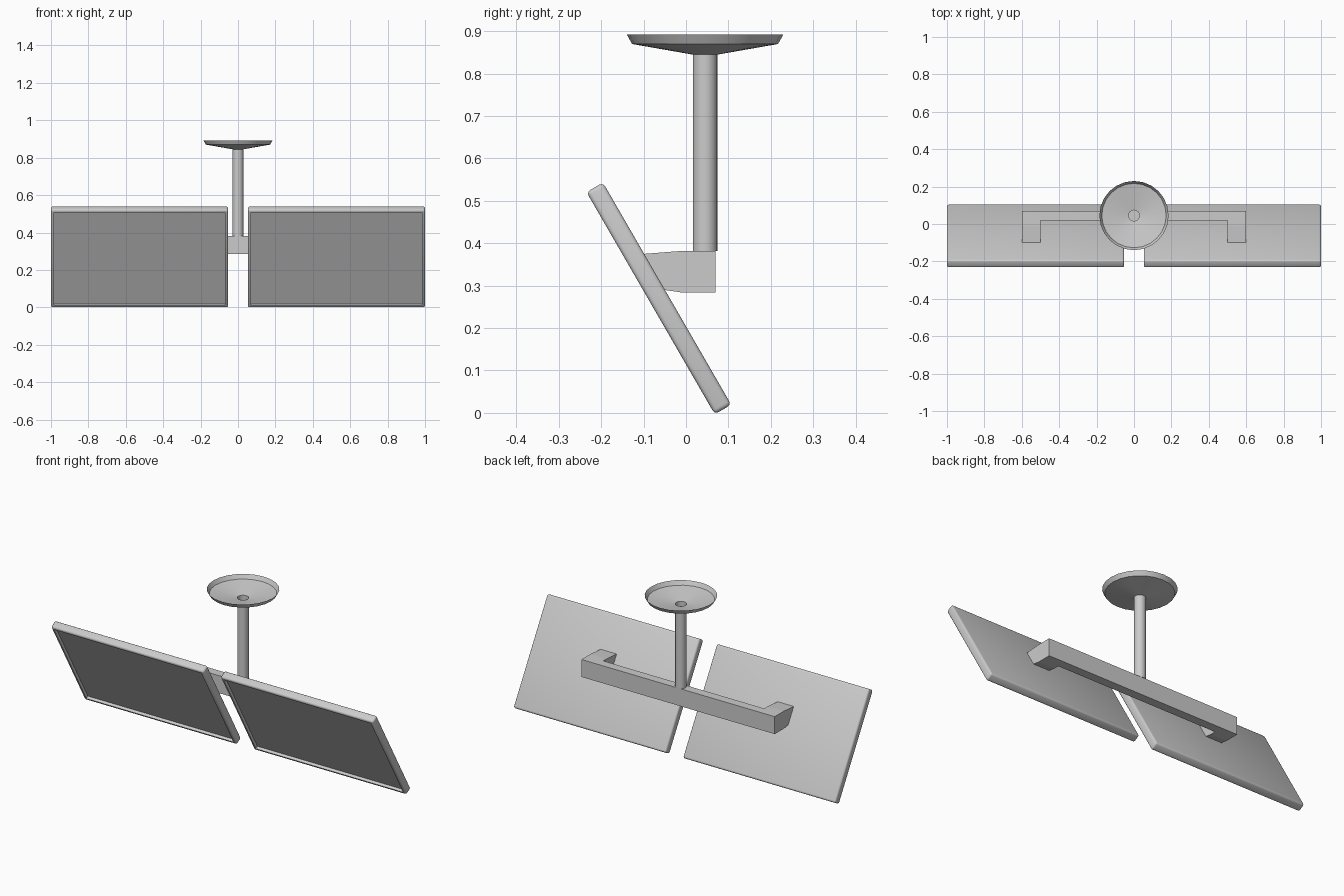
import bpy, bmesh, math

if "Cube" in bpy.data.objects:
    bpy.data.objects.remove(bpy.data.objects["Cube"])

TILT = math.radians(30)
POLE_Y = 0.045


def finish(bm, name, angle=None):
    me = bpy.data.meshes.new(name)
    bm.to_mesh(me)
    bm.free()
    ob = bpy.data.objects.new(name, me)
    bpy.context.collection.objects.link(ob)
    if angle:
        bpy.ops.object.select_all(action='DESELECT')
        ob.select_set(True)
        bpy.context.view_layer.objects.active = ob
        bpy.ops.object.shade_smooth_by_angle(angle=math.radians(angle))
    return ob


def skin(bm, rings, closed_ends):
    # Join equal-length rings of points with quads
    loops = [[bm.verts.new(p) for p in r] for r in rings]
    n = len(loops[0])
    for a, b in zip(loops, loops[1:]):
        for i in range(n):
            j = (i + 1) % n
            bm.faces.new((a[i], a[j], b[j], b[i]))
    if closed_ends[0]:
        bm.faces.new(loops[0][::-1])
    if closed_ends[1]:
        bm.faces.new(loops[-1])


def lathe(name, profile, sides, cap_bottom):
    bm = bmesh.new()
    rings = [[(r * math.cos(2 * math.pi * i / sides),
               POLE_Y + r * math.sin(2 * math.pi * i / sides), z)
              for i in range(sides)] for r, z in profile]
    skin(bm, rings, (cap_bottom, False))
    return finish(bm, name, 30)


# Screens: rounded slabs with a recessed front, tilted downward
def screen(name, x):
    bm = bmesh.new()
    bmesh.ops.create_cube(bm, size=1)
    bmesh.ops.scale(bm, vec=(0.947, 0.045, 0.605), verts=bm.verts)
    bmesh.ops.bevel(bm, geom=bm.edges[:], offset=0.01, segments=3,
                    profile=0.5, affect='EDGES')
    bm.normal_update()
    front = max((f for f in bm.faces if f.normal.y < -0.99),
                key=lambda f: f.calc_area())
    bmesh.ops.inset_region(bm, faces=[front], thickness=0.009)
    ext = bmesh.ops.extrude_discrete_faces(bm, faces=[front])
    bmesh.ops.translate(bm, vec=(0, 0.016, 0), verts=ext['faces'][0].verts[:])
    ob = finish(bm, name, 35)
    ob.location = (x, -0.064, 0.27)
    ob.rotation_euler.x = TILT


screen("left_screen", -0.5265)
screen("right_screen", 0.5265)

# Bracket: U-shaped beam with tapered arms reaching the screen backs
def section(xi, yi_top, yi_bot, xo, yo_top, yo_bot, top, bot):
    return [(xi, yi_top, top), (xo, yo_top, top),
            (xo, yo_bot, bot), (xi, yi_bot, bot)]


half = [section(0.5, -0.1, -0.051, 0.6, -0.1, -0.051, 0.375, 0.29),
        section(0.5, -0.01, -0.01, 0.6, -0.01, -0.01, 0.382, 0.284),
        section(0.5, 0.02, 0.02, 0.6, 0.07, 0.07, 0.382, 0.284)]
mirrored = [[(-x, y, z) for x, y, z in r] for r in reversed(half)]
bm = bmesh.new()
skin(bm, half + mirrored, (True, True))
bmesh.ops.recalc_face_normals(bm, faces=bm.faces)
finish(bm, "bracket")

# Pole and open ceiling cup
lathe("pole", [(0.029, 0.382), (0.029, 0.846)], 24, True)
lathe("ceiling_cup", [(0.029, 0.845), (0.172, 0.87), (0.185, 0.893)], 24, False)
